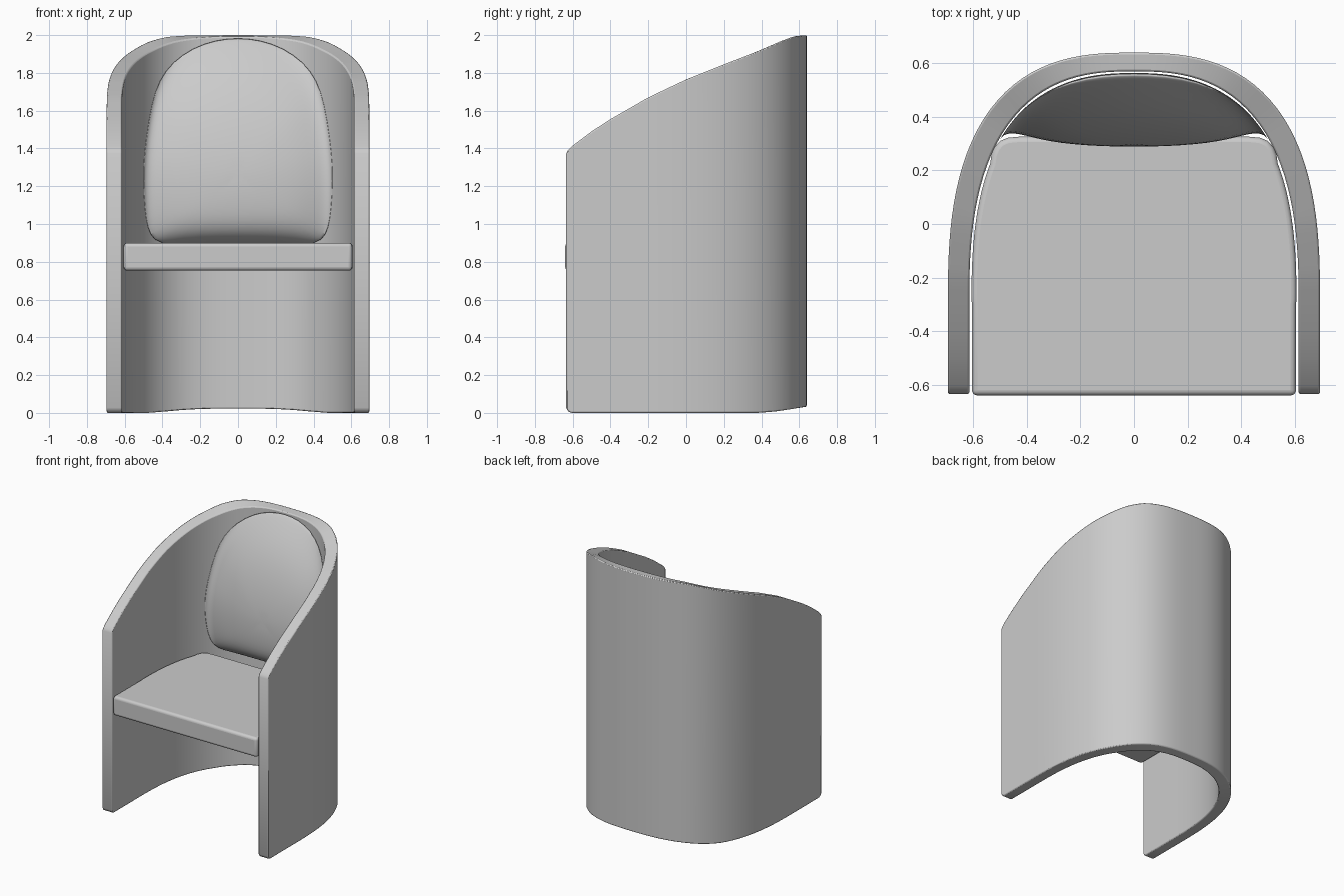
import bpy, bmesh, math

if "Cube" in bpy.data.objects:
    bpy.data.objects.remove(bpy.data.objects["Cube"])

OUT = (0.695, 0.94, 2.7)     # half width, depth, roundness of the outer wall plan
INN = (0.615, 0.87, 2.62)    # same for the inner wall plan
Y0 = -0.30                   # where the straight arms become the curved back
TOP = [(-0.6, 1.415), (-0.5, 1.49), (-0.4, 1.555), (-0.2, 1.67), (0, 1.765), (0.2, 1.845),
       (0.4, 1.922), (0.5, 1.967), (0.57, 1.993), (0.62, 2.0), (0.7, 2.0)]
BOTTOM = [(-1, 0), (0.38, 0), (0.48, 0.008), (0.64, 0.033)]


def lerp(table, v):
    for (a, p), (b, q) in zip(table, table[1:]):
        if v <= b:
            return p + (q - p) * (v - a) / (b - a)
    return table[-1][1]


def plan(shape, t):
    a, b, n = shape
    c, s = math.cos(t), math.sin(t)
    r = (abs(c) ** n + abs(s) ** n) ** (-1 / n)
    return a * c * r, Y0 + b * s * r


def wall_y(x):
    a, b, n = INN
    return Y0 + b * max(0, 1 - abs(x / a) ** n) ** (1 / n)


def add_object(name, bm, bevel=0, segments=3, subsurf=0):
    bmesh.ops.recalc_face_normals(bm, faces=bm.faces)
    me = bpy.data.meshes.new(name)
    bm.to_mesh(me)
    bm.free()
    ob = bpy.data.objects.new(name, me)
    bpy.context.collection.objects.link(ob)
    if bevel:
        m = ob.modifiers.new("bevel", 'BEVEL')
        m.width, m.segments, m.angle_limit = bevel, segments, math.radians(50)
        m.use_clamp_overlap = False
    if subsurf:
        m = ob.modifiers.new("subsurf", 'SUBSURF')
        m.levels = m.render_levels = subsurf
    bpy.ops.object.select_all(action='DESELECT')
    ob.select_set(True)
    bpy.context.view_layer.objects.active = ob
    bpy.ops.object.shade_smooth_by_angle(angle=math.radians(40))
    return ob


# Wrap-around shell: sections swept along the U-shaped plan, with a sloping top
# and rounded corners at the front of each arm (y, trim at top and bottom)
N = 64
arms = [(-0.635, 0.028), (-0.624, 0.008), (-0.605, 0), (-0.5, 0), (-0.4, 0)]
stations = [((OUT[0], y), (INN[0], y), c) for y, c in arms]
stations += [(plan(OUT, math.pi * i / N), plan(INN, math.pi * i / N), 0) for i in range(N + 1)]
stations += [((-OUT[0], y), (-INN[0], y), c) for y, c in reversed(arms)]
bm = bmesh.new()
rings = []
for o, i, c in stations:
    rings.append([bm.verts.new(p) for p in (
        (*o, lerp(BOTTOM, o[1]) + c), (*o, lerp(TOP, o[1]) - c * 0.6),
        (*i, lerp(TOP, i[1]) - c * 0.6), (*i, lerp(BOTTOM, i[1]) + c))])
for r, s in zip(rings, rings[1:]):
    for k in range(4):
        bm.faces.new((r[k], r[(k + 1) % 4], s[(k + 1) % 4], s[k]))
bm.faces.new(rings[0])
bm.faces.new(rings[-1])
add_object("shell", bm, bevel=0.007, segments=2)

# Seat slab: follows the inner wall, flat across the back
half = [(0.605, -0.64), (0.605, -0.3)]
for k in range(1, 40):
    x, y = plan(INN, math.pi / 2 * k / 60)
    if y < 0.235:
        half.append((x - 0.008, y - 0.003))
half += [(0.532, 0.26), (0.52, 0.288), (0.5, 0.31), (0.472, 0.322), (0.43, 0.326)]
outline = half + [(-x, y) for x, y in reversed(half)]
bm = bmesh.new()
face = bm.faces.new([bm.verts.new((x, y, 0.753)) for x, y in outline])
ext = bmesh.ops.extrude_face_region(bm, geom=[face])
bmesh.ops.translate(bm, vec=(0, 0, 0.147),
                    verts=[v for v in ext['geom'] if isinstance(v, bmesh.types.BMVert)])
add_object("seat", bm, bevel=0.02, segments=4)

# Back cushion: pillow whose rear follows the wall and whose front leans back at the top
edge = [(0, 1.99), (0.12, 1.978), (0.24, 1.937), (0.35, 1.86), (0.42, 1.765), (0.46, 1.64),
        (0.49, 1.45), (0.505, 1.3), (0.502, 1.15), (0.49, 1.02), (0.47, 0.94), (0.42, 0.89),
        (0.25, 0.883), (0, 0.88)]
edge += [(-x, z) for x, z in edge[-2:0:-1]]
CZ = 1.25
bm = bmesh.new()


def cushion_ring(t, front):
    ring = []
    for ex, ez in edge:
        x, z = ex * t, CZ + (ez - CZ) * t
        y = wall_y(x) - 0.006
        if front:
            lean = 0.21 * ((z - 1.2) / 0.75) ** 2 if z > 1.2 else 0.03 * ((1.2 - z) / 0.3) ** 2
            face_y = min(0.288 + 0.16 * x * x + lean, y - 0.01)
            y += (face_y - y) * max(0, 1 - t ** 7) ** 0.5
        ring.append(bm.verts.new((x, y, z)))
    return ring


steps = [0.15, 0.35, 0.55, 0.7, 0.82, 0.91, 0.97, 0.993]
layers = [cushion_ring(t, True) for t in steps] + [cushion_ring(1, False)]
layers += [cushion_ring(t, False) for t in (0.93, 0.8, 0.6, 0.4, 0.2)]
for r, s in zip(layers, layers[1:]):
    for k in range(len(edge)):
        j = (k + 1) % len(edge)
        bm.faces.new((r[k], r[j], s[j], s[k]))
for ring in (layers[0], layers[-1]):
    bmesh.ops.poke(bm, faces=[bm.faces.new(ring)])
add_object("back_cushion", bm, subsurf=1)
